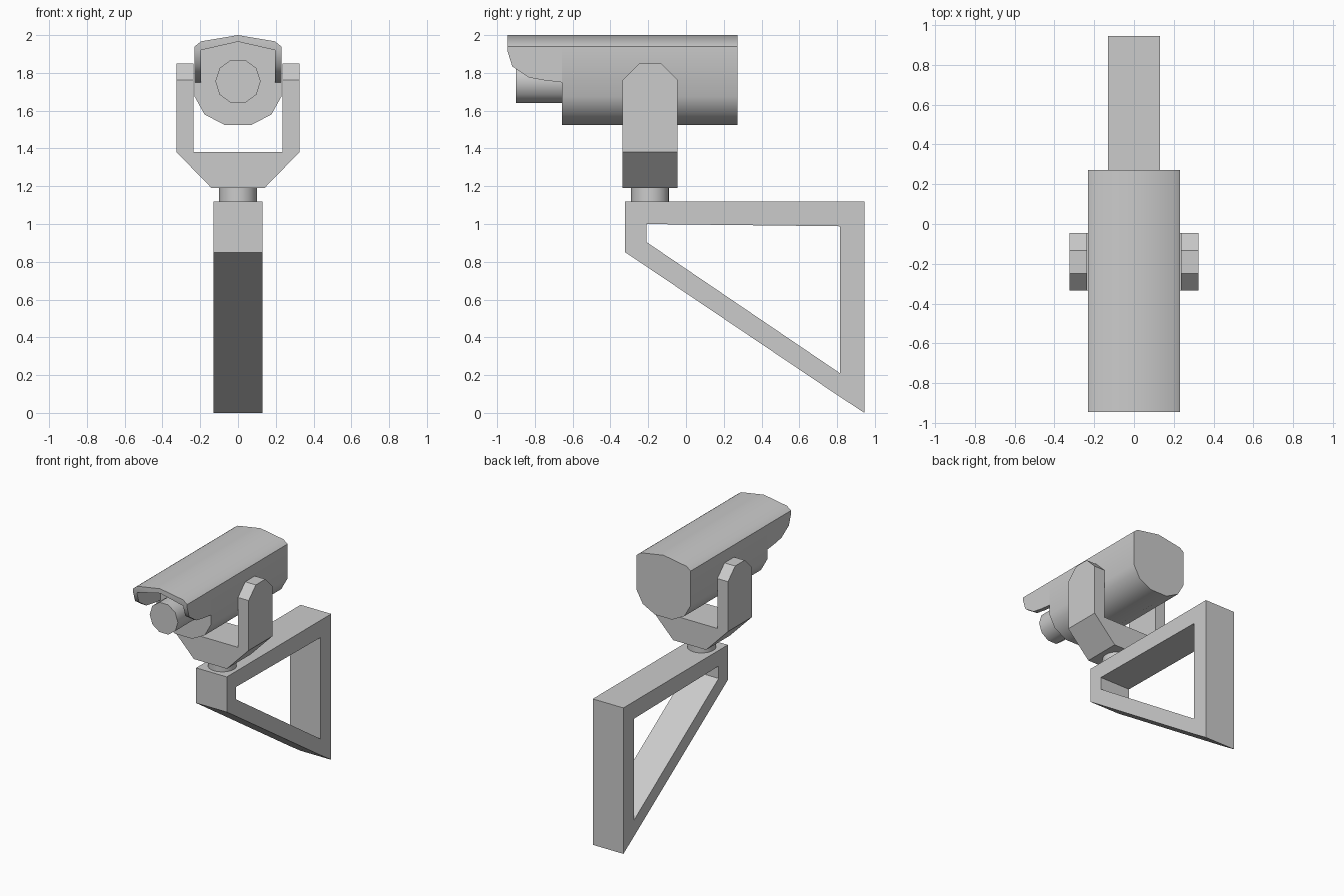
import bpy, bmesh, math
from mathutils import Vector

if "Cube" in bpy.data.objects:
    bpy.data.objects.remove(bpy.data.objects["Cube"])


def finish(name, bm, smooth=None):
    bmesh.ops.recalc_face_normals(bm, faces=bm.faces)
    mesh = bpy.data.meshes.new(name)
    bm.to_mesh(mesh)
    bm.free()
    ob = bpy.data.objects.new(name, mesh)
    bpy.context.collection.objects.link(ob)
    if smooth:
        bpy.ops.object.select_all(action='DESELECT')
        ob.select_set(True)
        bpy.context.view_layer.objects.active = ob
        bpy.ops.object.shade_smooth_by_angle(angle=math.radians(smooth))
    return ob


def prism(points, axis, start, end, faces=None):
    """Extrude a flat outline along an axis (0 = x, 1 = y, 2 = z)."""
    def place(p):
        co = list(p)
        co.insert(axis, start)
        return co
    bm = bmesh.new()
    vs = [bm.verts.new(place(p)) for p in points]
    fs = [bm.faces.new([vs[i] for i in f]) for f in (faces or [range(len(vs))])]
    ext = bmesh.ops.extrude_face_region(bm, geom=fs, use_keep_orig=True)
    move = Vector((0, 0, 0))
    move[axis] = end - start
    bmesh.ops.translate(bm, vec=move, verts=[g for g in ext['geom'] if isinstance(g, bmesh.types.BMVert)])
    return bm


def mirrored(half):
    """Complete a right-hand x-z chain with its reflection."""
    return half + [(-x, z) for x, z in reversed(half) if x > 0]


def circle(cx, cy, r, n):
    return [(cx + r * math.cos(2 * math.pi * i / n), cy + r * math.sin(2 * math.pi * i / n)) for i in range(n)]


# Wall bracket: triangular frame, outer outline then opening
frame = [(-.322, 1.12), (.945, 1.12), (.945, 0), (.815, .085), (-.217, .78), (-.322, .85),
         (-.21, 1.0), (.815, .988), (.815, .21), (-.21, .905)]
finish("wall_bracket", prism(frame, 0, -.13, .13,
       [(0, 1, 7, 6), (1, 2, 3, 8, 7), (3, 4, 9, 8), (4, 5, 0, 6, 9)]))

# Swivel post
finish("swivel_post", prism(circle(0, -.19, .1, 24), 2, 1.12, 1.19), 40)

# Yoke: U-shaped fork with chamfered arm tips
yoke = mirrored([(.235, 1.38), (.235, 1.85), (.325, 1.85), (.325, 1.38), (.14, 1.19)])
bm = prism(yoke, 1, -.335, -.045)
tips = [e for e in bm.edges if all(abs(v.co.z - 1.85) < 1e-4 for v in e.verts)
        and abs(e.verts[0].co.y - e.verts[1].co.y) < 1e-4]
bmesh.ops.bevel(bm, geom=tips, offset=.087, segments=1, affect='EDGES')
finish("yoke", bm)

# Camera housing
body = mirrored([(0, 2.0), (.195, 1.967), (.23, 1.94), (.23, 1.675), (.177, 1.58), (.072, 1.525)])
finish("camera_housing", prism(body, 1, -.657, .272), 40)

# Sun hood: thin roof shell whose sides get shorter toward the front
bm = bmesh.new()
rings = []
for y, zb in [(-.945, 1.915), (-.92, 1.835), (-.83, 1.775), (-.745, 1.76), (-.657, 1.75)]:
    outer = [(0, 2.0), (.195, 1.967), (.23, 1.94), (.23, zb)]
    inner = [(.197, zb), (.197, 1.92), (0, 1.965)]
    left = [(-x, z) for x, z in reversed(outer + inner[:2]) if x > 0]
    rings.append([bm.verts.new((x, y, z)) for x, z in outer + inner + left])
for a, b in zip(rings, rings[1:]):
    for i in range(len(a)):
        j = (i + 1) % len(a)
        bm.faces.new((a[i], a[j], b[j], b[i]))
bm.faces.new(rings[0])
finish("sun_hood", bm, 40)

# Lens barrel
finish("lens_barrel", prism(circle(0, 1.755, .12, 10), 1, -.9, -.65), 40)
